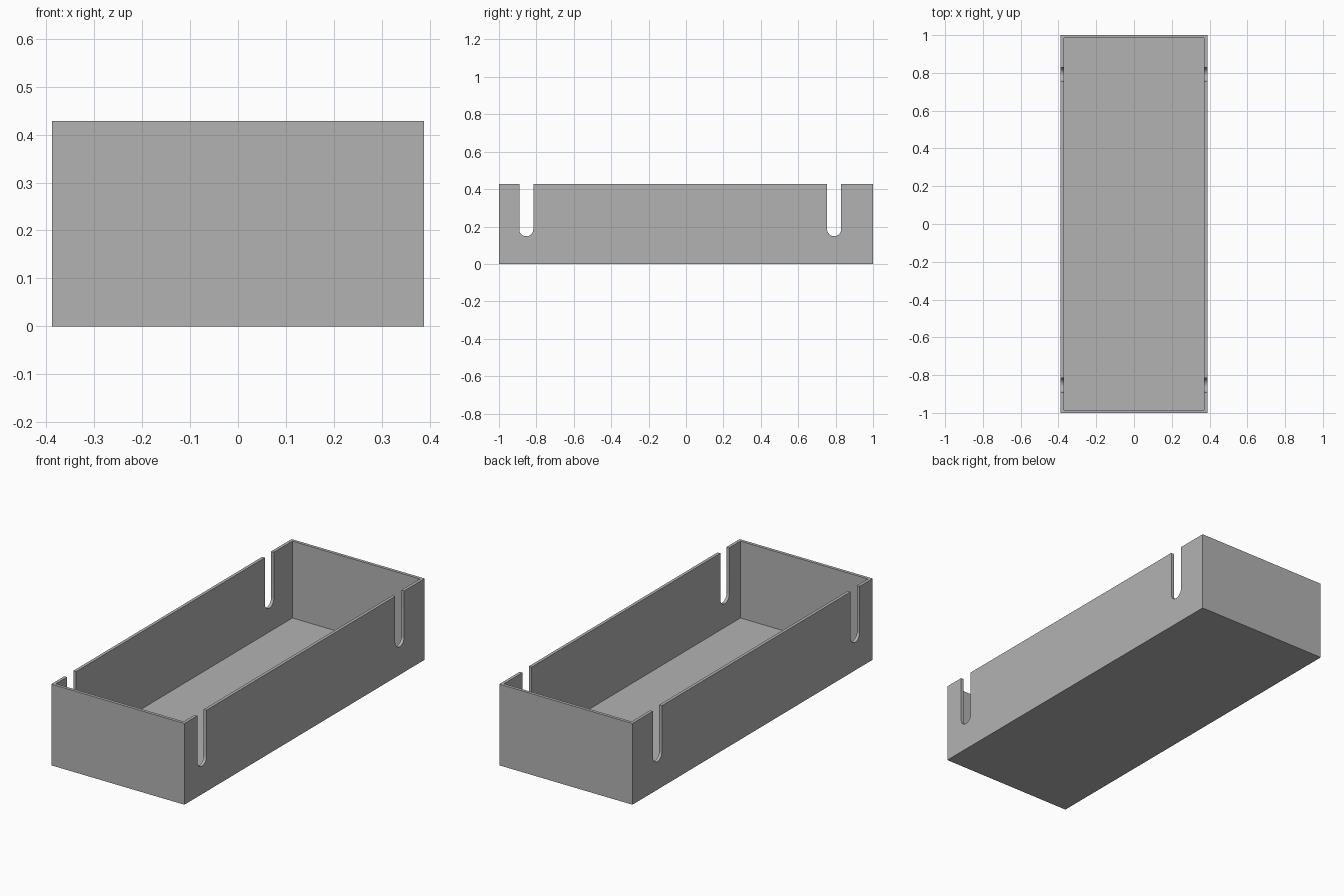
import bpy, bmesh, math
from mathutils import Vector

HALF_X, HALF_Y, HEIGHT = 0.388, 1.0, 0.428
WALL = 0.023
SLOT_RADIUS, SLOT_BOTTOM = 0.0375, 0.148
SLOT_CENTRES = (-0.854, 0.792)
ARC_STEPS = 16

cube = bpy.data.objects.get("Cube")
if cube:
    bpy.data.objects.remove(cube, do_unlink=True)

grey = bpy.data.materials.new("plain grey")
grey.use_nodes = True
colour = (0.45, 0.45, 0.45, 1)
grey.diffuse_color = colour
grey.node_tree.nodes["Principled BSDF"].inputs["Base Color"].default_value = colour


def make_object(name, bm):
    bmesh.ops.recalc_face_normals(bm, faces=bm.faces)
    mesh = bpy.data.meshes.new(name)
    bm.to_mesh(mesh)
    bm.free()
    mesh.materials.append(grey)
    obj = bpy.data.objects.new(name, mesh)
    bpy.context.collection.objects.link(obj)
    return obj


# Open tray: a block whose top is inset to the wall thickness and pushed down
bm = bmesh.new()
bmesh.ops.create_cube(bm, size=1)
bmesh.ops.scale(bm, vec=(2 * HALF_X, 2 * HALF_Y, HEIGHT), verts=bm.verts)
bmesh.ops.translate(bm, vec=(0, 0, HEIGHT / 2), verts=bm.verts)
bm.normal_update()
top = max(bm.faces, key=lambda f: f.calc_center_median().z)
bmesh.ops.inset_region(bm, faces=[top], thickness=WALL)
inner = bmesh.ops.extrude_face_region(bm, geom=[top])["geom"]
bmesh.ops.translate(bm, vec=(0, 0, WALL - HEIGHT),
                    verts=[v for v in inner if isinstance(v, bmesh.types.BMVert)])
if top.is_valid:
    bmesh.ops.delete(bm, geom=[top], context="FACES_ONLY")
tray = make_object("tray", bm)

# Round-bottomed slots, cut through both long walls at once
bm = bmesh.new()
for centre in SLOT_CENTRES:
    arc_z = SLOT_BOTTOM + SLOT_RADIUS
    outline = [(centre + SLOT_RADIUS, HEIGHT + 0.1), (centre - SLOT_RADIUS, HEIGHT + 0.1)]
    for i in range(ARC_STEPS + 1):
        a = math.pi * (1 + i / ARC_STEPS)
        outline.append((centre + SLOT_RADIUS * math.cos(a), arc_z + SLOT_RADIUS * math.sin(a)))
    face = bm.faces.new([bm.verts.new((-0.5, y, z)) for y, z in outline])
    side = bmesh.ops.extrude_face_region(bm, geom=[face])["geom"]
    bmesh.ops.translate(bm, vec=Vector((1, 0, 0)),
                        verts=[v for v in side if isinstance(v, bmesh.types.BMVert)])
cutter = make_object("slot_cutter", bm)
cutter.hide_render = True

cut = tray.modifiers.new("slots", "BOOLEAN")
cut.operation = "DIFFERENCE"
cut.solver = "EXACT"
cut.object = cutter

# Apply the cut, drop the helper and smooth only the slot curves
bpy.ops.object.select_all(action="DESELECT")
tray.select_set(True)
bpy.context.view_layer.objects.active = tray
bpy.ops.object.modifier_apply(modifier=cut.name)
bpy.data.objects.remove(cutter, do_unlink=True)
bpy.ops.object.shade_smooth_by_angle(angle=math.radians(30))
